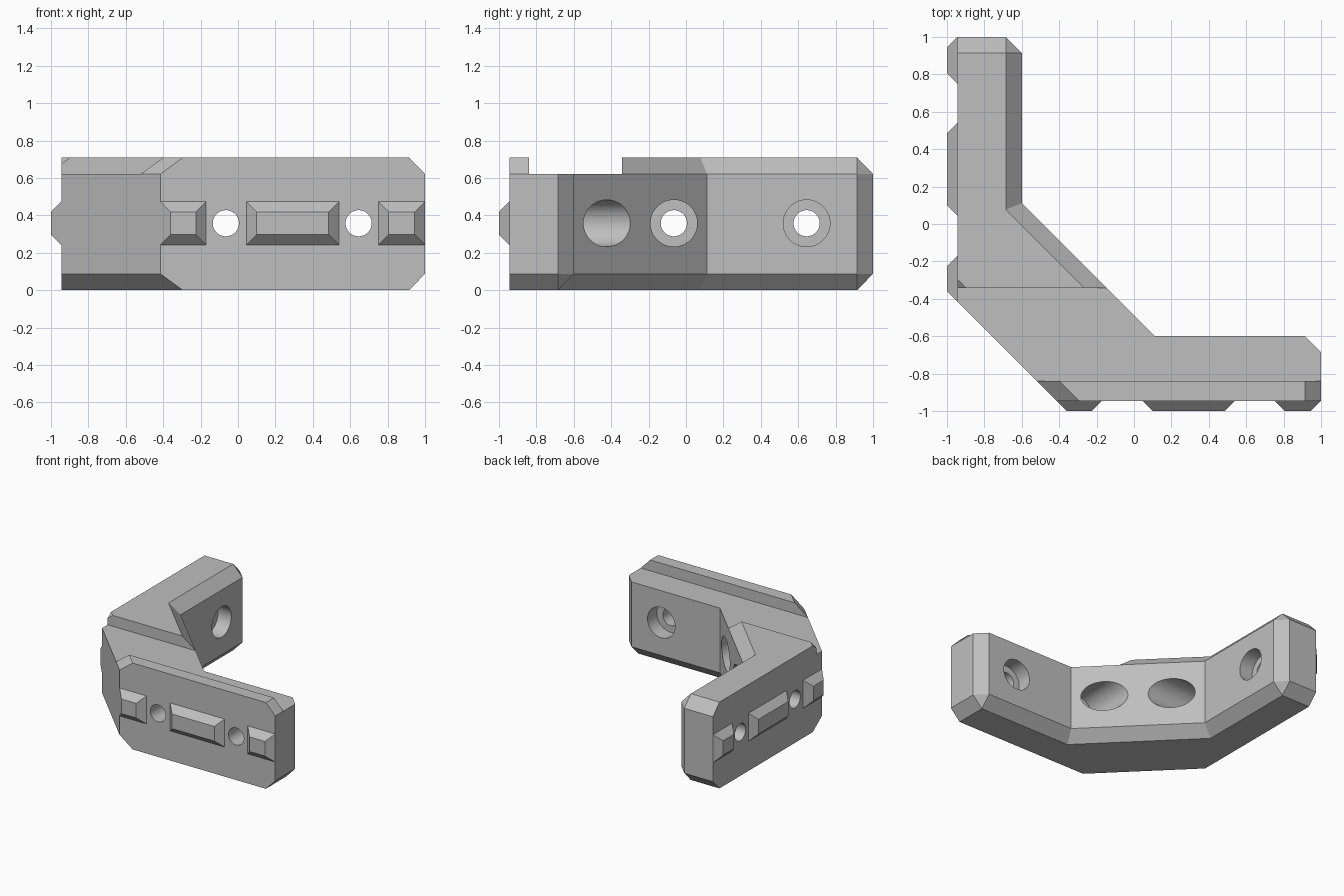
import bpy, bmesh, math
from mathutils import Matrix, Vector

if "Cube" in bpy.data.objects:
    bpy.data.objects.remove(bpy.data.objects["Cube"], do_unlink=True)

grey = bpy.data.materials.new("plain grey")
grey.use_nodes = True
COLOUR = (0.52, 0.52, 0.52, 1)
grey.diffuse_color = COLOUR
grey.node_tree.nodes["Principled BSDF"].inputs["Base Color"].default_value = COLOUR

# Swaps x and y, turning a part on the front leg into its twin on the side leg
SWAP = Matrix(((0, 1, 0, 0), (1, 0, 0, 0), (0, 0, 1, 0), (0, 0, 0, 1)))
HEIGHT, CHAMFER, MID = 0.709, 0.088, 0.358
OUTER, INNER = -0.945, -0.6


def make_object(name, bm):
    bmesh.ops.remove_doubles(bm, verts=bm.verts, dist=1e-4)
    bmesh.ops.recalc_face_normals(bm, faces=bm.faces)
    mesh = bpy.data.meshes.new(name)
    bm.to_mesh(mesh)
    bm.free()
    mesh.materials.append(grey)
    obj = bpy.data.objects.new(name, mesh)
    bpy.context.collection.objects.link(obj)
    return obj


def loft(name, rings, swap=False):
    """Skin a stack of equal-length point rings and cap both ends."""
    bm = bmesh.new()
    rows = [[bm.verts.new(p) for p in ring] for ring in rings]
    for low, high in zip(rows, rows[1:]):
        for i in range(len(low)):
            j = (i + 1) % len(low)
            bm.faces.new((low[i], low[j], high[j], high[i]))
    bm.faces.new(rows[0])
    bm.faces.new(rows[-1])
    if swap:
        bm.transform(SWAP)
    return make_object(name, bm)


def cut(target, cutter):
    mod = target.modifiers.new("cut", 'BOOLEAN')
    mod.operation, mod.solver, mod.object = 'DIFFERENCE', 'EXACT', cutter
    bpy.context.view_layer.objects.active = target
    bpy.ops.object.modifier_apply(modifier=mod.name)
    bpy.data.objects.remove(cutter, do_unlink=True)


def bore(x, radius, y0, y1, swap):
    """Cylinder cutter along y."""
    bm = bmesh.new()
    place = Matrix.Translation((x, (y0 + y1) / 2, MID)) @ Matrix.Rotation(math.pi / 2, 4, 'X')
    bmesh.ops.create_cone(bm, cap_ends=True, segments=64, radius1=radius,
                          radius2=radius, depth=y1 - y0, matrix=place)
    if swap:
        bm.transform(SWAP)
    return make_object("bore_cutter", bm)


# Bracket body: full outline in the middle, chamfered outline at top and bottom
def outline(half, z):
    pts = half + [(y, x) for x, y in reversed(half)]
    return [(x, y, z) for x, y in pts]


full = [(OUTER, -0.415), (OUTER, 1), (-0.685, 1), (INNER, 0.915), (INNER, 0.112)]
inset = [(OUTER, -0.295), (OUTER, 0.915), (-0.685, 0.915), (-0.685, 0.915), (-0.685, 0.077)]
body = loft("bracket_body", [outline(inset, 0), outline(full, CHAMFER),
                             outline(full, HEIGHT - CHAMFER), outline(inset, HEIGHT)])

# Channel across the top
bm = bmesh.new()
bmesh.ops.create_cube(bm, size=1)
floor = HEIGHT - CHAMFER - 0.001
for v in bm.verts:
    v.co = Vector((v.co.x * 4, -0.84 if v.co.y < 0 else -0.342, floor if v.co.z < 0 else 1))
cut(body, make_object("channel_cutter", bm))

# Counterbored screw holes through both legs
for swap in (False, True):
    for x in (-0.065, 0.645):
        cut(body, bore(x, 0.07, -1.2, -0.6, swap))
        cut(body, bore(x, 0.125, INNER - 0.12, 0.3, swap))

bpy.ops.object.select_all(action='DESELECT')
body.select_set(True)
bpy.context.view_layer.objects.active = body
bpy.ops.object.shade_smooth_by_angle(angle=math.radians(25))


# Tapered locating keys on the outer faces
def key_ring(x0, x1, y, grow):
    low, high = MID - 0.06 - grow, MID + 0.06 + grow
    return [(x0 - grow, y, low), (x1 + grow, y, low), (x1 + grow, y, high), (x0 - grow, y, high)]


for leg, swap in (("front", False), ("side", True)):
    for spot, x0, x1 in (("corner", -0.36, -0.225), ("middle", 0.1, 0.485), ("end", 0.805, 0.945)):
        loft(f"{leg}_{spot}_key", [key_ring(x0, x1, OUTER, 0.055), key_ring(x0, x1, -1, 0)], swap)
